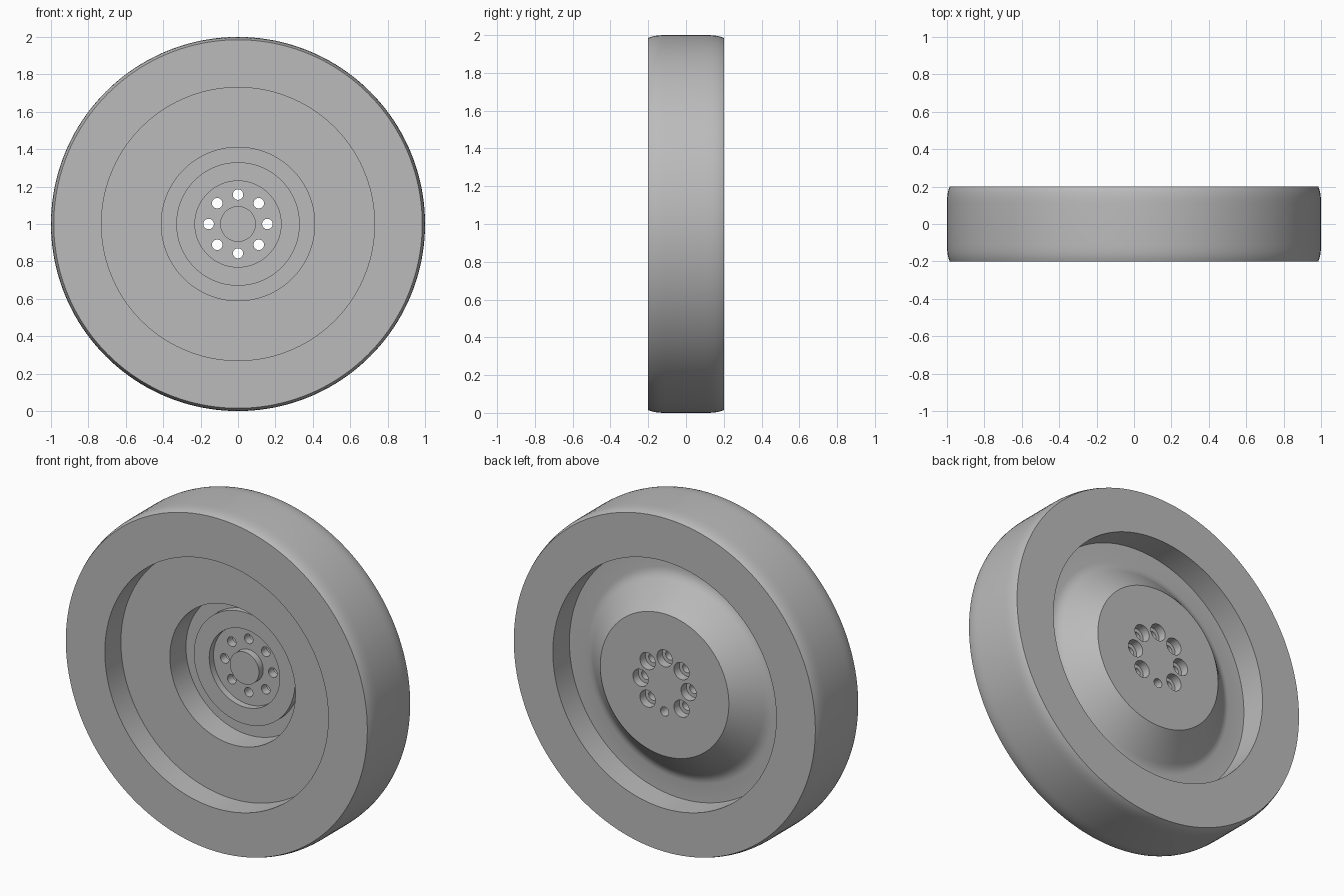
import bpy
import bmesh
from math import radians, sin, cos
from mathutils import Matrix, Vector

cube = bpy.data.objects.get("Cube")
if cube:
    bpy.data.objects.remove(cube, do_unlink=True)

AXLE = Vector((0, 0, 1))

metal = bpy.data.materials.new("machined_grey")
metal.use_nodes = True
GREY = (0.5, 0.5, 0.5, 1)
metal.diffuse_color = GREY
metal.node_tree.nodes["Principled BSDF"].inputs["Base Color"].default_value = GREY


def lathe(bm, profile, centre, steps, closed=False):
    """Spin a (radius, y) profile about the y direction through centre."""
    verts = [bm.verts.new(centre + Vector((r, y, 0))) for r, y in profile]
    pairs = list(zip(verts, verts[1:]))
    if closed:
        pairs.append((verts[-1], verts[0]))
    edges = [bm.edges.new(p) for p in pairs]
    bmesh.ops.spin(bm, geom=verts + edges, cent=centre, axis=(0, 1, 0),
                   angle=radians(360), steps=steps, use_duplicate=False)


def finish(name, bm):
    bmesh.ops.remove_doubles(bm, verts=bm.verts, dist=1e-5)
    bmesh.ops.recalc_face_normals(bm, faces=bm.faces)
    mesh = bpy.data.meshes.new(name)
    bm.to_mesh(mesh)
    bm.free()
    mesh.materials.append(metal)
    obj = bpy.data.objects.new(name, mesh)
    bpy.context.collection.objects.link(obj)
    return obj


def smooth(obj):
    bpy.ops.object.select_all(action='DESELECT')
    obj.select_set(True)
    bpy.context.view_layer.objects.active = obj
    bpy.ops.object.shade_smooth_by_angle(angle=radians(28))


# Outer ring with a softly crowned rim
crown = [(0.985, 0.2), (0.991, 0.185), (0.996, 0.165), (0.999, 0.14), (1.0, 0.11)]
ring_profile = [(0.8, -0.2)] + [(r, -y) for r, y in crown] + crown[::-1] + [(0.8, 0.2)]
bm = bmesh.new()
lathe(bm, ring_profile, AXLE, 160, closed=True)
outer_ring = finish("outer_ring", bm)

# Dished disc: pilot, bolt recess, raised seat, pocket, web, rim and back cone
disc_profile = [
    (0, 0.06), (0.095, 0.06), (0.095, 0.1), (0.23, 0.1), (0.23, 0.06),
    (0.33, 0.06), (0.33, 0.1), (0.41, 0.1), (0.41, -0.05), (0.73, -0.05),
    (0.73, -0.2), (0.8, -0.2), (0.8, 0.2), (0.73, 0.2), (0.73, 0.045),
    (0.62, 0.045), (0.6, 0.048), (0.58, 0.056), (0.56, 0.07),
    (0.42, 0.2), (0, 0.2)]
bm = bmesh.new()
lathe(bm, disc_profile, AXLE, 160)
disc = finish("dished_disc", bm)

# Bolt holes, counterbored from the back except the lowest one
plain = [(0, 0.03), (0.027, 0.03), (0.027, 0.25), (0, 0.25)]
bored = [(0, 0.03), (0.028, 0.03), (0.028, 0.15), (0.05, 0.15), (0.05, 0.25), (0, 0.25)]
bm = bmesh.new()
for i in range(8):
    a = radians(45 * i - 90)
    centre = AXLE + 0.157 * Vector((cos(a), 0, sin(a)))
    lathe(bm, plain if i == 0 else bored, centre, 32)
cutter = finish("bolt_hole_cutter", bm)
cutter.hide_render = True

cut = disc.modifiers.new("bolt_holes", 'BOOLEAN')
cut.operation = 'DIFFERENCE'
cut.solver = 'EXACT'
cut.object = cutter
bpy.ops.object.select_all(action='DESELECT')
disc.select_set(True)
bpy.context.view_layer.objects.active = disc
bpy.ops.object.modifier_apply(modifier=cut.name)
bpy.data.objects.remove(cutter, do_unlink=True)

for part in (outer_ring, disc):
    smooth(part)
